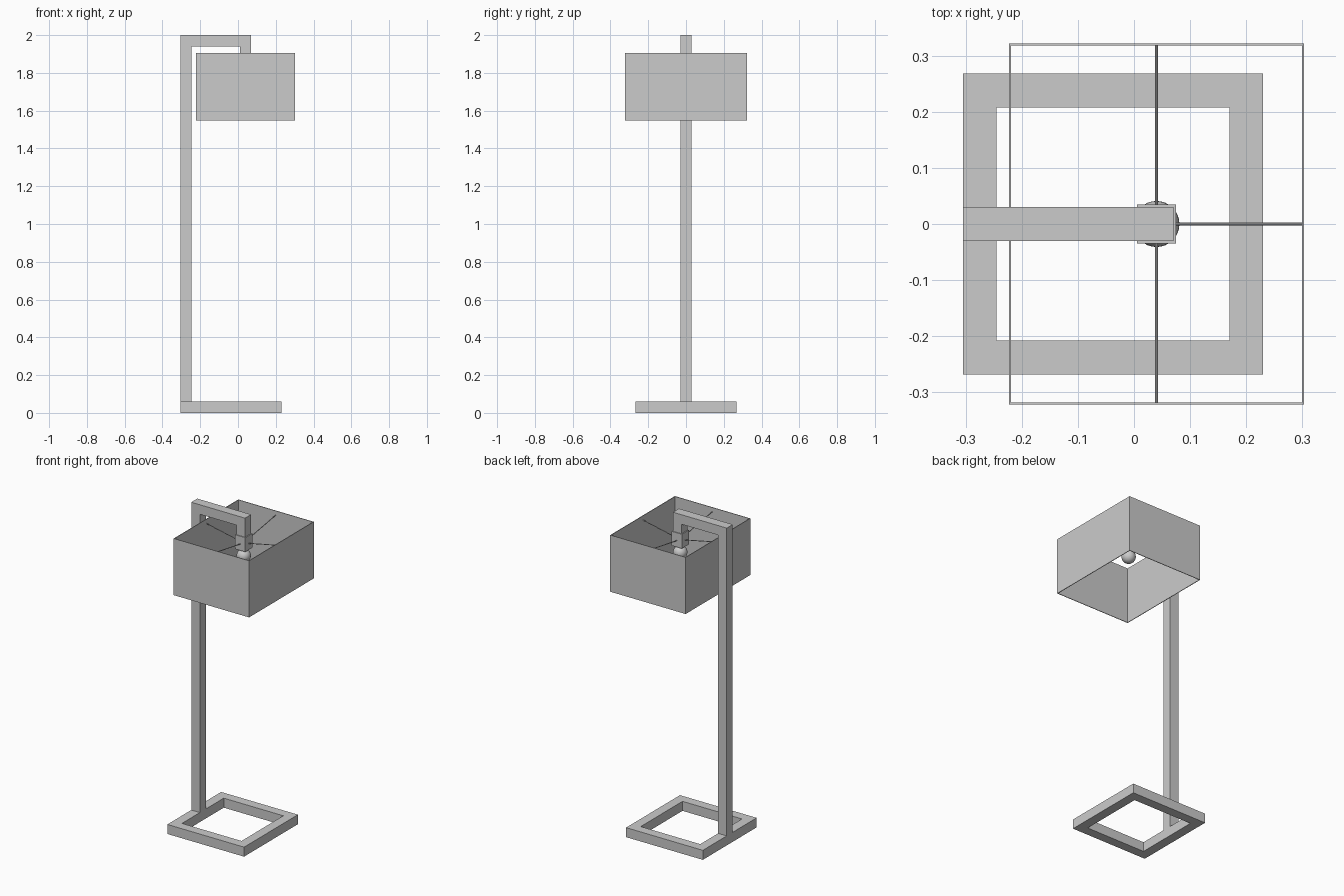
import bpy, bmesh
from mathutils import Vector

if "Cube" in bpy.data.objects:
    bpy.data.objects.remove(bpy.data.objects["Cube"])


def make_object(name, bm):
    bmesh.ops.recalc_face_normals(bm, faces=bm.faces)
    mesh = bpy.data.meshes.new(name)
    bm.to_mesh(mesh)
    bm.free()
    obj = bpy.data.objects.new(name, mesh)
    bpy.context.collection.objects.link(obj)
    return obj


def box(name, lo, hi):
    lo, hi = Vector(lo), Vector(hi)
    bm = bmesh.new()
    bmesh.ops.create_cube(bm, size=1)
    for v in bm.verts:
        v.co = (lo + hi) / 2 + v.co * (hi - lo)
    return make_object(name, bm)


def prism(name, profile, y0, y1):
    """Extrude an x-z profile along y."""
    bm = bmesh.new()
    face = bm.faces.new([bm.verts.new((x, y0, z)) for x, z in profile])
    ext = bmesh.ops.extrude_face_region(bm, geom=[face])
    for v in ext["geom"]:
        if isinstance(v, bmesh.types.BMVert):
            v.co.y = y1
    return make_object(name, bm)


def rect_frame(name, x0, x1, y, wall, z0, z1):
    """Open rectangular ring with the given wall thickness."""
    bm = bmesh.new()
    rings = []
    for inset, z in ((0, z0), (0, z1), (wall, z1), (wall, z0)):
        a, b, c = x0 + inset, x1 - inset, y - inset
        rings.append([bm.verts.new(p) for p in
                      ((a, -c, z), (b, -c, z), (b, c, z), (a, c, z))])
    for i in range(4):
        r, s = rings[i], rings[(i + 1) % 4]
        for j in range(4):
            k = (j + 1) % 4
            bm.faces.new((r[j], r[k], s[k], s[j]))
    return make_object(name, bm)


def rod(name, a, b, radius):
    a, b = Vector(a), Vector(b)
    bpy.ops.mesh.primitive_cylinder_add(vertices=10, radius=radius,
                                        depth=(b - a).length, location=(a + b) / 2)
    obj = bpy.context.object
    obj.name = name
    obj.rotation_euler = (b - a).to_track_quat('Z', 'Y').to_euler()
    bpy.ops.object.shade_smooth_by_angle()


LEFT, CX, BAR = -0.305, 0.04, 0.06

# Open square base
rect_frame("base_frame", LEFT, 0.23, 0.268, BAR, 0, 0.06)

# Post, arm and short drop as one bent square bar
inner = LEFT + BAR
prism("post_and_arm", [(LEFT, 0.06), (inner, 0.06), (inner, 1.94), (0.01, 1.94),
                       (0.01, 1.87), (0.07, 1.87), (0.07, 2), (LEFT, 2)],
      -0.03, 0.03)

# Lamp socket and round bulb
box("socket", (CX - 0.035, -0.035, 1.79), (CX + 0.035, 0.035, 1.88))
rod("bulb_neck", (CX, 0, 1.76), (CX, 0, 1.80), 0.018)
bpy.ops.mesh.primitive_uv_sphere_add(segments=32, ring_count=16, radius=0.041,
                                     location=(CX, 0, 1.745))
bpy.context.object.name = "bulb"
bpy.ops.object.shade_smooth_by_angle()

# Thin-walled shade, open above and below
SX, SY = 0.263, 0.322
rect_frame("shade", CX - SX, CX + SX, SY, 0.004, 1.548, 1.905)

# Four rods holding the shade, rising gently outward
for name, dx, dy in (("right", 1, 0), ("left", -1, 0), ("back", 0, 1), ("front", 0, -1)):
    rod("shade_rod_" + name, (CX + dx * 0.03, dy * 0.03, 1.83),
        (CX + dx * (SX - 0.002), dy * (SY - 0.002), 1.878), 0.0025)
